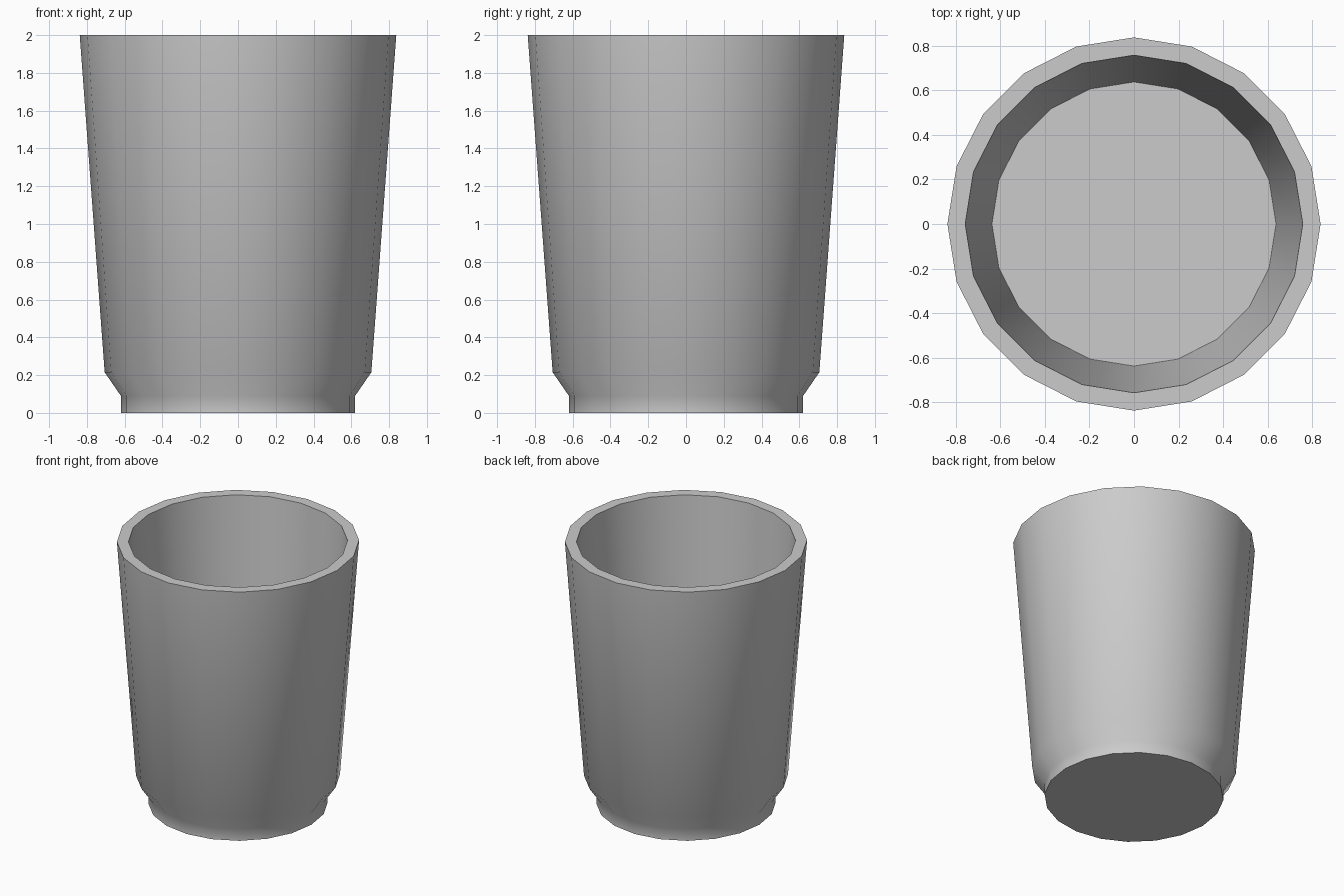
import bpy, bmesh, math

if "Cube" in bpy.data.objects:
    bpy.data.objects.remove(bpy.data.objects["Cube"])

SIDES = 20
# (radius, height) from the foot, up the outside, over the rim, down to the inner floor
PROFILE = [(0.62, 0), (0.62, 0.09), (0.706, 0.215), (0.838, 2.0),
           (0.758, 2.0), (0.638, 0.28)]

bm = bmesh.new()
rings = []
for r, z in PROFILE:
    rings.append([bm.verts.new((r * math.cos(math.tau * i / SIDES),
                                r * math.sin(math.tau * i / SIDES), z))
                  for i in range(SIDES)])

# Walls and rim
for a, b in zip(rings, rings[1:]):
    for i in range(SIDES):
        j = (i + 1) % SIDES
        bm.faces.new((a[i], a[j], b[j], b[i]))

# Underside and inner floor
bm.faces.new(rings[0][::-1])
bm.faces.new(rings[-1])
bm.normal_update()

mesh = bpy.data.meshes.new("cup")
bm.to_mesh(mesh)
bm.free()
cup = bpy.data.objects.new("cup", mesh)
bpy.context.collection.objects.link(cup)

# Smooth walls, crisp rim and base edges
bpy.context.view_layer.objects.active = cup
cup.select_set(True)
bpy.ops.object.shade_smooth_by_angle(angle=math.radians(50))
